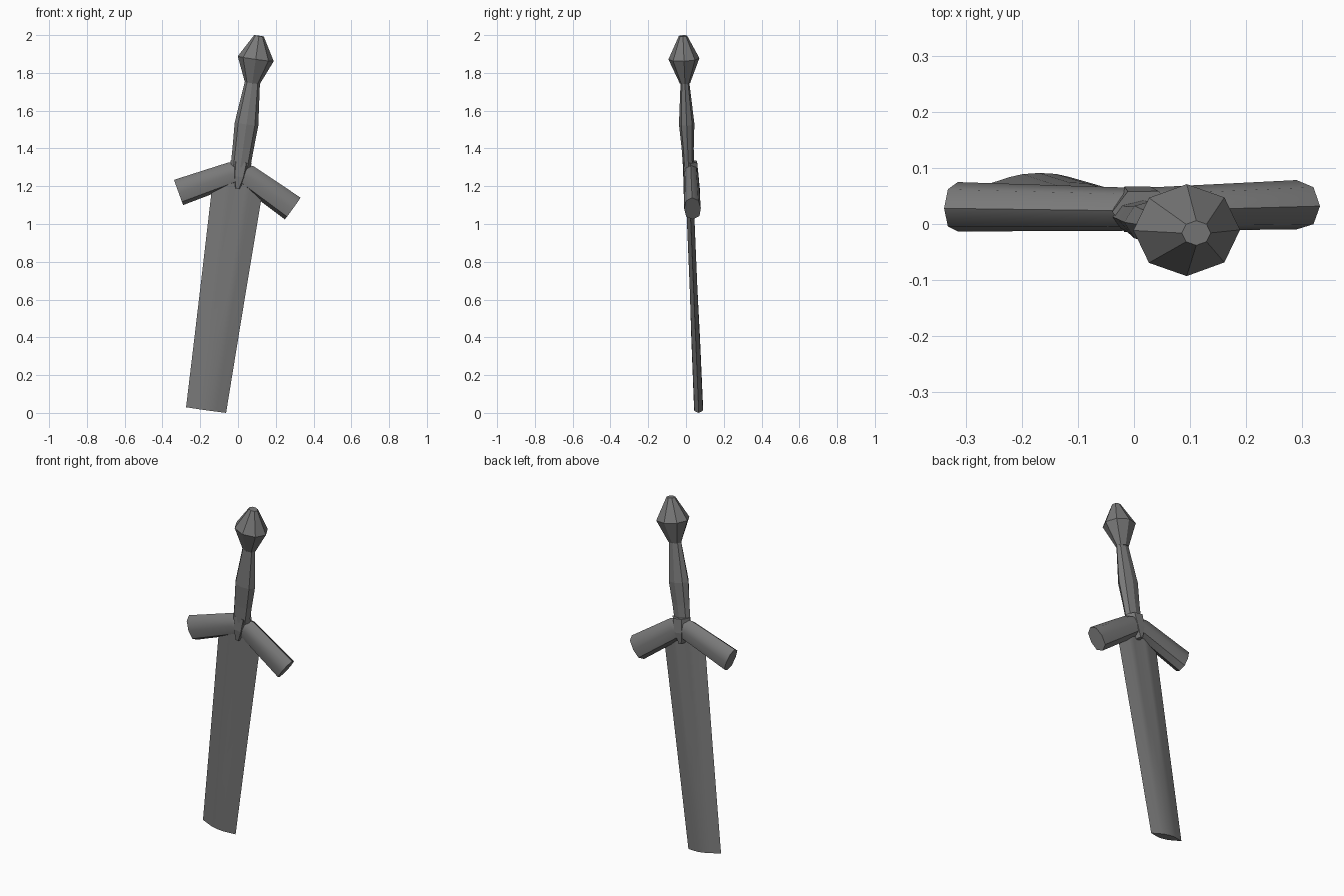
import bpy, bmesh, math
from mathutils import Vector, Matrix

if "Cube" in bpy.data.objects:
    bpy.data.objects.remove(bpy.data.objects["Cube"])

# Tilted sword frame: local z runs from the blade end to the pommel
base, top = Vector((-0.169, 0.067, 0.015)), Vector((0.111, -0.016, 1.996))
w = (top - base).normalized()
u = (Vector((1, 0, 0)) - w * w.x).normalized()
v = w.cross(u)
frame = Matrix.Translation(base) @ Matrix((u, v, w)).transposed().to_4x4()
length = (top - base).length

# Dark iron colour shared by all parts
iron = bpy.data.materials.new("dark_iron")
iron.diffuse_color = (0.19, 0.19, 0.19, 1)
iron.use_nodes = True
iron.node_tree.nodes["Principled BSDF"].inputs["Base Color"].default_value = iron.diffuse_color


def loft(name, rings, smooth=None):
    """Skin a closed solid through equal-sized rings of points."""
    bm = bmesh.new()
    loops = [[bm.verts.new(p) for p in ring] for ring in rings]
    n = len(loops[0])
    for a, b in zip(loops, loops[1:]):
        for i in range(n):
            j = (i + 1) % n
            bm.faces.new((a[i], a[j], b[j], b[i]))
    bm.faces.new(loops[0][::-1])
    bm.faces.new(loops[-1])
    bmesh.ops.recalc_face_normals(bm, faces=bm.faces)
    me = bpy.data.meshes.new(name)
    bm.to_mesh(me)
    bm.free()
    me.materials.append(iron)
    ob = bpy.data.objects.new(name, me)
    bpy.context.collection.objects.link(ob)
    ob.matrix_world = frame
    if smooth:
        bpy.ops.object.select_all(action='DESELECT')
        ob.select_set(True)
        bpy.context.view_layer.objects.active = ob
        bpy.ops.object.shade_smooth_by_angle(angle=math.radians(smooth))
    return ob


def ellipse(t, hu, hv, n=8, dv=0.0):
    return [(hu * math.cos(2 * math.pi * i / n),
             dv + hv * math.sin(2 * math.pi * i / n), t) for i in range(n)]


# Blade: flattened diamond with a fuller fading out toward the cut end
def blade_ring(t, h, d, groove):
    half = [(1, 0), (0.5, 0.7), (0.28, 0.92), (0, 1 - groove), (-0.28, 0.92), (-0.5, 0.7)]
    pts = half + [(-x, -y) for x, y in half]
    return [(x * h, y * d, t) for x, y in pts]


loft("blade", [blade_ring(0, 0.107, 0.024, 0), blade_ring(0.38, 0.115, 0.023, 0),
               blade_ring(0.65, 0.121, 0.022, 0.4), blade_ring(1.22, 0.135, 0.022, 0.6)], 45)


# Guard: two drooping arms with an elongated eight-sided section
def arm_ring(side, x, t, h, d, droop):
    ring = []
    profile = [(0, 1), (0.75, 0.72), (1, 0), (0.8, -0.72),
               (0, -1), (-0.8, -0.72), (-1, 0), (-0.75, 0.72)]
    for y, z in profile:
        ring.append((side * (x + z * h * math.sin(droop)), 0.012 + y * d,
                     t + z * h * math.cos(droop)))
    return ring


droop = math.radians(28)
for side, label in ((-1, "left"), (1, "right")):
    loft("guard_arm_" + label,
         [arm_ring(side, 0.0, 1.262, 0.06, 0.038, 0),
          arm_ring(side, 0.04, 1.258, 0.063, 0.039, droop),
          arm_ring(side, 0.305, 1.121, 0.071, 0.044, droop)], 50)

# Guard centre: wedge narrowing to a point over the blade
loft("guard_center", [ellipse(1.185, 0.016, 0.038, 6, 0.010),
                      ellipse(1.25, 0.046, 0.047, 6, 0.011),
                      ellipse(1.328, 0.056, 0.042, 6, 0.010)])

# Grip: faceted, swelling in the middle
loft("grip", [ellipse(1.30, 0.052, 0.029), ellipse(1.40, 0.056, 0.032),
              ellipse(1.53, 0.063, 0.041), ellipse(1.755, 0.040, 0.023)])

# Pommel: faceted double cone with a small flat cap
loft("pommel", [ellipse(1.75, 0.040, 0.028), ellipse(1.88, 0.096, 0.082),
                ellipse(length, 0.026, 0.022)])
